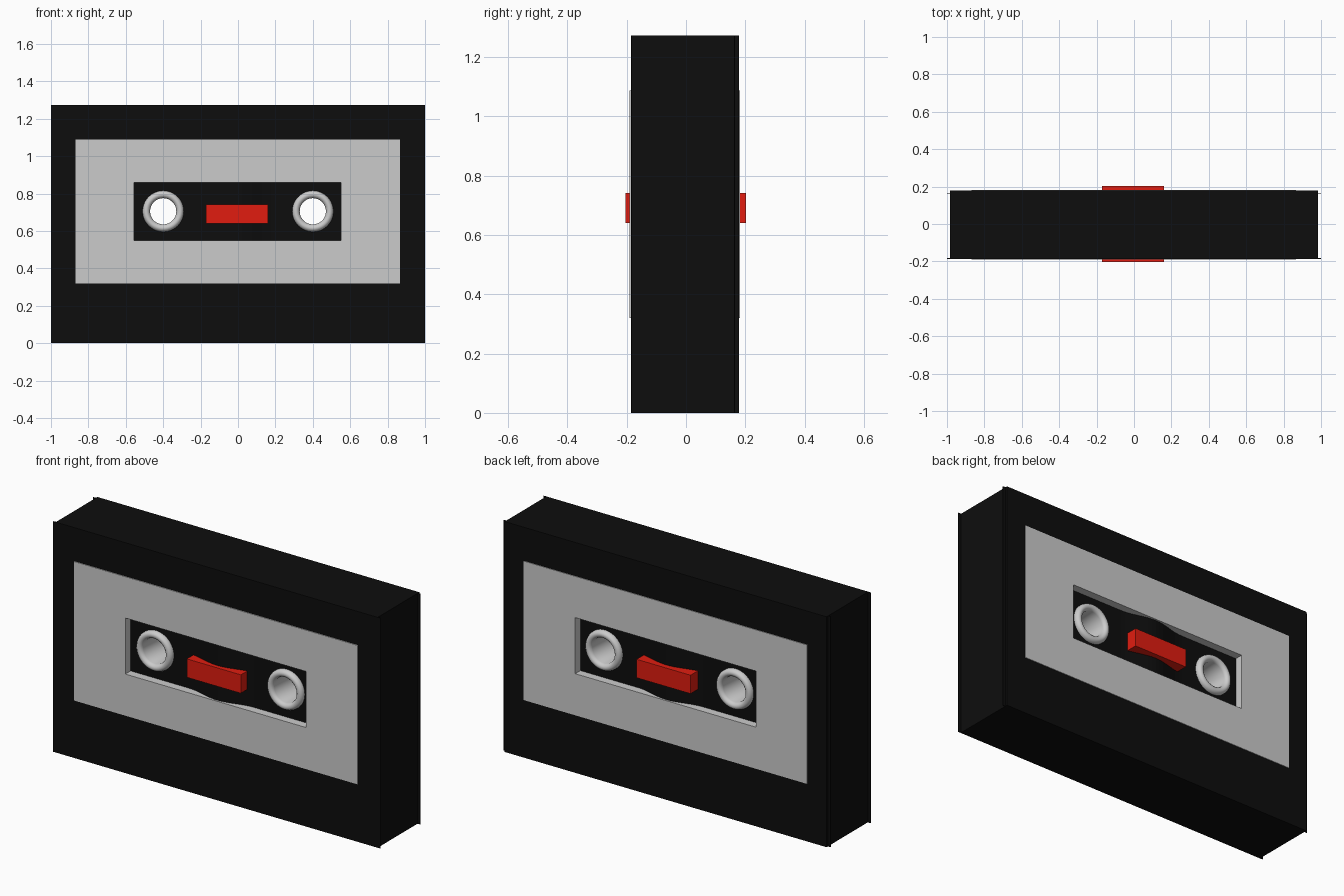
import bpy, bmesh
from math import cos, sin, pi

if "Cube" in bpy.data.objects:
    bpy.data.objects.remove(bpy.data.objects["Cube"])

REEL_X, REEL_Z = 0.4, 0.705
MID_Y = -0.004                      # mid plane of the shell
WIN = (-0.555, 0.55, 0.55, 0.86)    # x0, x1, z0, z1
LABEL = (-0.868, 0.865, 0.32, 1.088)


def material(name, rgb):
    m = bpy.data.materials.new(name)
    m.diffuse_color = (*rgb, 1)
    m.use_nodes = True
    m.node_tree.nodes["Principled BSDF"].inputs["Base Color"].default_value = m.diffuse_color
    return m


black = material("black_plastic", (0.004, 0.004, 0.004))
red = material("red", (0.75, 0.012, 0.005))


def finish(name, bm, mat=None):
    bmesh.ops.recalc_face_normals(bm, faces=bm.faces)
    me = bpy.data.meshes.new(name)
    bm.to_mesh(me)
    bm.free()
    ob = bpy.data.objects.new(name, me)
    bpy.context.collection.objects.link(ob)
    if mat:
        me.materials.append(mat)
    return ob


def prism(name, pts, z0, z1, mat=None):
    """Extrude an xy outline from z0 to z1."""
    bm = bmesh.new()
    face = bm.faces.new([bm.verts.new((x, y, z0)) for x, y in pts])
    res = bmesh.ops.extrude_face_region(bm, geom=[face])
    top = [v for v in res["geom"] if isinstance(v, bmesh.types.BMVert)]
    bmesh.ops.translate(bm, verts=top, vec=(0, 0, z1 - z0))
    return finish(name, bm, mat)


def cut(target, cutter):
    mod = target.modifiers.new("cut", 'BOOLEAN')
    mod.operation, mod.solver, mod.object = 'DIFFERENCE', 'EXACT', cutter
    bpy.context.view_layer.objects.active = target
    bpy.ops.object.modifier_apply(modifier=mod.name)
    bpy.data.objects.remove(cutter, do_unlink=True)


# Shell: slab with thin flanges at front and near the back
side = [(1, -0.186), (1, -0.182), (0.984, -0.182), (0.984, 0.162),
        (1, 0.162), (1, 0.166), (0.984, 0.166), (0.984, 0.178)]
shell = prism("shell", side + [(-x, y) for x, y in reversed(side)], 0, 1.273, black)

# Window recesses with a rounded hump in the middle of the floor
g = 0.003
x0, x1, z0, z1 = WIN
for s in (-1, 1):
    floor = [(x0 - g, 0.141)]
    for i in range(17):
        x = -0.2 + 0.025 * i
        floor.append((x, 0.141 + 0.036 * cos(x / 0.2 * pi / 2) ** 2))
    floor.append((x1 + g, 0.141))
    pts = floor + [(x1 + g, 0.3), (x0 - g, 0.3)]
    cut(shell, prism("window_cutter", [(x, MID_Y + s * y) for x, y in pts], z0 - g, z1 + g))

# Reel holes straight through the shell
for s in (-1, 1):
    bpy.ops.mesh.primitive_cylinder_add(vertices=48, radius=0.085, depth=1,
                                        location=(s * REEL_X, 0, REEL_Z),
                                        rotation=(pi / 2, 0, 0))
    cut(shell, bpy.context.object)


# Labels: raised frames whose inner edge lines the window
def label(name, y_shell, y_face, y_floor):
    bm = bmesh.new()
    loops = []
    for (a, b, c, d), y in ((LABEL, y_shell), (LABEL, y_face), (WIN, y_face), (WIN, y_floor)):
        loops.append([bm.verts.new((x, y, z)) for x, z in ((a, c), (b, c), (b, d), (a, d))])
    for p, q in zip(loops, loops[1:]):
        for i in range(4):
            j = (i + 1) % 4
            bm.faces.new((p[i], p[j], q[j], q[i]))
    return finish(name, bm)


label("front_label", -0.186, -0.191, -0.145)
label("back_label", 0.178, 0.182, 0.137)

# Reels: tubes with a rounded lip at both ends
lip = [(0.07, 0.150), (0.074, 0.160), (0.082, 0.167), (0.091, 0.169),
       (0.100, 0.166), (0.107, 0.158), (0.11, 0.149), (0.11, 0.139), (0.083, 0.139)]
profile = lip + [(r, -y) for r, y in reversed(lip)]
SEG = 48
for s, name in ((-1, "left_reel"), (1, "right_reel")):
    bm = bmesh.new()
    rings = []
    for k in range(SEG):
        a = 2 * pi * k / SEG
        rings.append([bm.verts.new((s * REEL_X + r * cos(a), MID_Y + y, REEL_Z + r * sin(a)))
                      for r, y in profile])
    n = len(profile)
    for k in range(SEG):
        p, q = rings[k], rings[(k + 1) % SEG]
        for i in range(n):
            j = (i + 1) % n
            bm.faces.new((p[i], p[j], q[j], q[i]))
    reel = finish(name, bm)
    bpy.ops.object.select_all(action='DESELECT')
    reel.select_set(True)
    bpy.context.view_layer.objects.active = reel
    bpy.ops.object.shade_smooth_by_angle(angle=0.8)

# Red centre block, showing on both faces
prism("centre_block", [(-0.17, -0.204), (0.16, -0.204), (0.16, 0.203), (-0.17, 0.203)],
      0.64, 0.742, red)
